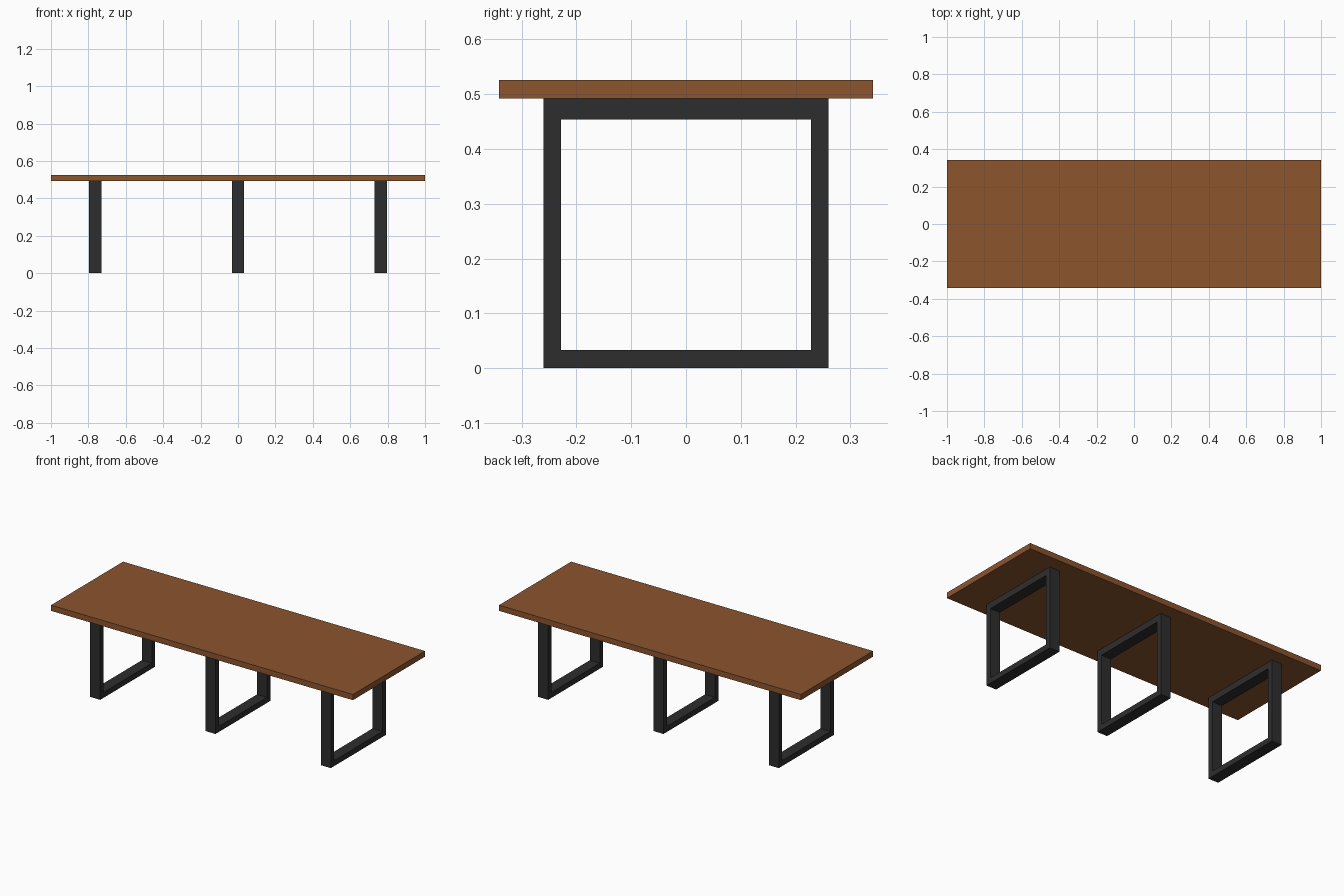
import bpy
import bmesh

if "Cube" in bpy.data.objects:
    bpy.data.objects.remove(bpy.data.objects["Cube"])


def make_material(name, color):
    mat = bpy.data.materials.new(name)
    mat.diffuse_color = (*color, 1.0)
    mat.use_nodes = True
    mat.node_tree.nodes["Principled BSDF"].inputs["Base Color"].default_value = mat.diffuse_color
    return mat


wood = make_material("brown_wood", (0.262, 0.089, 0.027))
metal = make_material("black_metal", (0.027, 0.027, 0.027))


def add_object(name, bm, mat):
    bmesh.ops.recalc_face_normals(bm, faces=bm.faces)
    mesh = bpy.data.meshes.new(name)
    bm.to_mesh(mesh)
    bm.free()
    mesh.materials.append(mat)
    obj = bpy.data.objects.new(name, mesh)
    bpy.context.collection.objects.link(obj)
    return obj


# Table top: a flat slab
def table_top(z0, z1, length, depth):
    bm = bmesh.new()
    bmesh.ops.create_cube(bm, size=1)
    bmesh.ops.scale(bm, vec=(length, depth, z1 - z0), verts=bm.verts)
    bmesh.ops.translate(bm, vec=(0, 0, (z0 + z1) / 2), verts=bm.verts)
    add_object("table_top", bm, wood)


# Leg frame: rectangular ring in the yz plane, extruded along x
def leg_frame(name, x, width):
    bm = bmesh.new()
    x0 = x - width / 2
    outer = [(-0.26, 0), (0.26, 0), (0.26, 0.492), (-0.26, 0.492)]
    inner = [(-0.228, 0.033), (0.228, 0.033), (0.228, 0.454), (-0.228, 0.454)]
    vo = [bm.verts.new((x0, y, z)) for y, z in outer]
    vi = [bm.verts.new((x0, y, z)) for y, z in inner]
    ring = []
    for i in range(4):
        j = (i + 1) % 4
        ring.append(bm.faces.new((vo[i], vo[j], vi[j], vi[i])))
    ext = bmesh.ops.extrude_face_region(bm, geom=ring, use_keep_orig=True)
    moved = [g for g in ext["geom"] if isinstance(g, bmesh.types.BMVert)]
    bmesh.ops.translate(bm, vec=(width, 0, 0), verts=moved)
    add_object(name, bm, metal)


table_top(0.492, 0.526, 2.0, 0.682)
for name, x in (("left_leg_frame", -0.764), ("middle_leg_frame", 0.0),
                ("right_leg_frame", 0.764)):
    leg_frame(name, x, 0.066)
